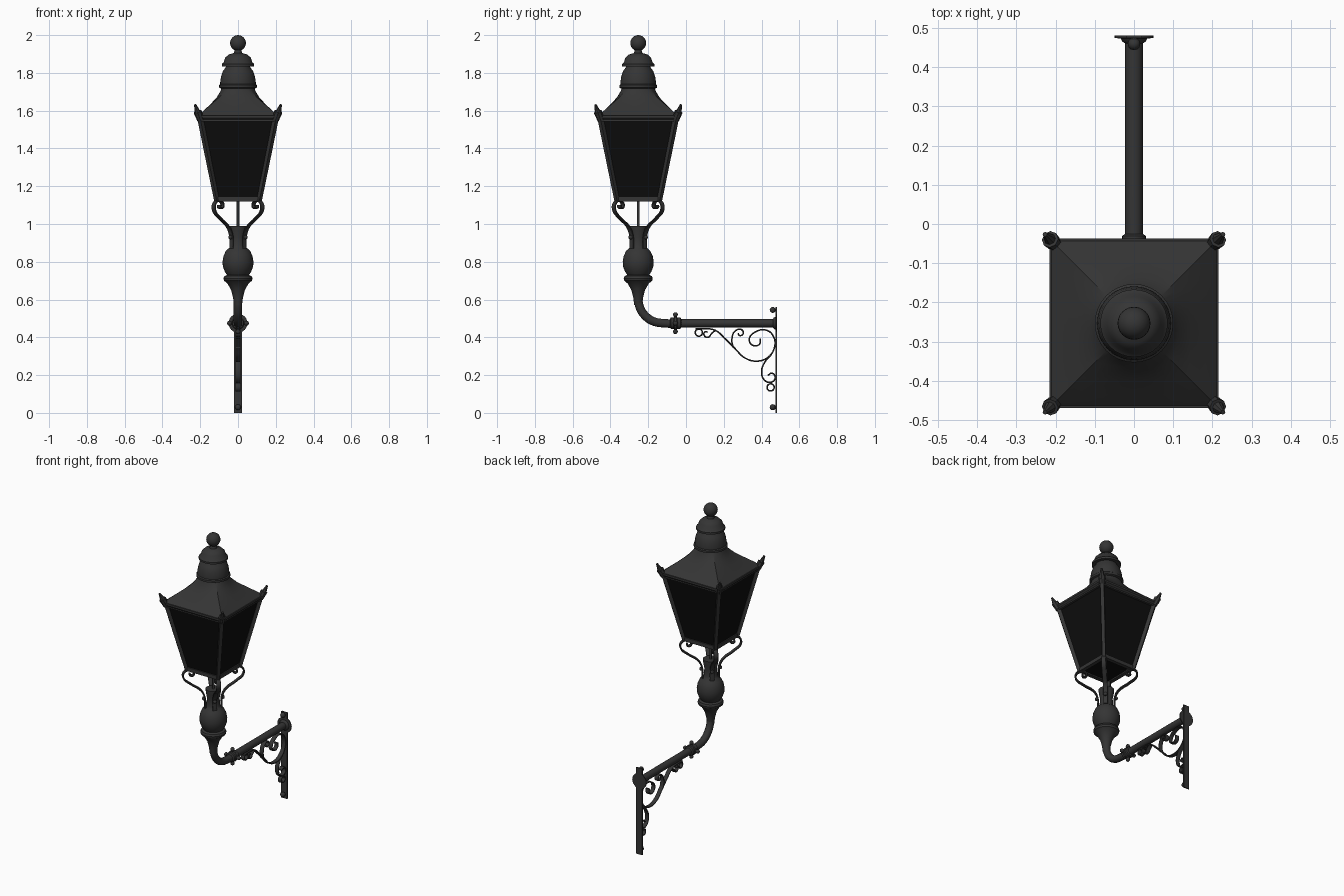
import bpy, bmesh, math
from mathutils import Vector, Matrix

if "Cube" in bpy.data.objects:
    bpy.data.objects.remove(bpy.data.objects["Cube"], do_unlink=True)


def material(name, v):
    m = bpy.data.materials.new(name)
    m.use_nodes = True
    m.diffuse_color = (v, v, v, 1)
    m.node_tree.nodes["Principled BSDF"].inputs["Base Color"].default_value = (v, v, v, 1)
    return m


IRON = material("dark iron", 0.035)
GLASS = material("black glass", 0.004)
LAMP_Y, ARM_Z, WALL_Y = -0.253, 0.475, 0.477
LAMP = Vector((0, LAMP_Y, 0))
parts = []


def add(name, data, mat=IRON, matrix=None):
    ob = bpy.data.objects.new(name, data)
    bpy.context.collection.objects.link(ob)
    data.materials.append(mat)
    if matrix:
        ob.matrix_world = matrix
    parts.append(ob)
    return ob


def mesh(name, bm, mat=IRON, matrix=None):
    bmesh.ops.recalc_face_normals(bm, faces=bm.faces)
    me = bpy.data.meshes.new(name)
    bm.to_mesh(me)
    bm.free()
    return add(name, me, mat, matrix)


def loft(name, rows, n=32, mat=IRON, matrix=None):
    """Rows of (half width, z, roundness): 0 is square, 1 is round."""
    bm = bmesh.new()
    rings = []
    for r, z, t in rows:
        ring = []
        for i in range(n):
            a = math.pi / 4 + math.tau * i / n
            c, s = math.cos(a), math.sin(a)
            k = r * (t + (1 - t) / max(abs(c), abs(s)))
            ring.append(bm.verts.new((c * k, s * k, z)))
        rings.append(ring)
    for lo, hi in zip(rings, rings[1:]):
        for i in range(n):
            j = (i + 1) % n
            bm.faces.new((lo[i], lo[j], hi[j], hi[i]))
    bm.faces.new(rings[0])
    bm.faces.new(rings[-1])
    return mesh(name, bm, mat, matrix or Matrix.Translation(LAMP))


def lathe(name, profile, n=32, matrix=None):
    return loft(name, [(r, z, 1) for r, z in profile], n, IRON, matrix)


def beam(name, p, q, r1, r2, n=4, turn=math.pi / 4):
    p, q = Vector(p), Vector(q)
    bm = bmesh.new()
    bmesh.ops.create_cone(bm, cap_ends=True, segments=n, radius1=r1, radius2=r2,
                          depth=(q - p).length, matrix=Matrix.Rotation(turn, 4, 'Z'))
    rot = (q - p).to_track_quat('Z', 'Y').to_matrix().to_4x4()
    return mesh(name, bm, IRON, Matrix.Translation((p + q) / 2) @ rot)


def ball(name, p, r, n=16):
    bm = bmesh.new()
    bmesh.ops.create_uvsphere(bm, u_segments=n, v_segments=n // 2, radius=r)
    return mesh(name, bm, IRON, Matrix.Translation(p))


def box(name, p, size):
    bm = bmesh.new()
    bmesh.ops.create_cube(bm, size=1)
    bmesh.ops.scale(bm, vec=size, verts=bm.verts)
    return mesh(name, bm, IRON, Matrix.Translation(p))


def sweep(name, pts, angle, origin, half_width, thick, closed=False, res=6):
    """Bar following (distance, height) points in an upright plane."""
    cu = bpy.data.curves.new(name, 'CURVE')
    cu.dimensions, cu.twist_mode, cu.fill_mode = '3D', 'Z_UP', 'FULL'
    cu.extrude, cu.bevel_depth, cu.bevel_resolution = half_width, thick, 1 if half_width else 4
    cu.resolution_u, cu.use_fill_caps = res, True
    sp = cu.splines.new('BEZIER')
    sp.bezier_points.add(len(pts) - 1)
    sp.use_cyclic_u = closed
    for bp, (u, v) in zip(sp.bezier_points, pts):
        bp.co = (u, v, 0)
        bp.handle_left_type = bp.handle_right_type = 'AUTO'
    m = Matrix.Translation(origin) @ Matrix.Rotation(angle, 4, 'Z') @ Matrix.Rotation(math.pi / 2, 4, 'X')
    return add(name, cu, IRON, m)


# Lantern body: glass, rims, roof
loft("lantern_glass", [(0.108, 1.128, 0), (0.196, 1.56, 0)], 4, GLASS)
loft("eaves_rim", [(0.204, 1.55, 0), (0.216, 1.562, 0), (0.216, 1.574, 0)], 4)
loft("roof", [(0.212, 1.572, 0), (0.182, 1.6, 0), (0.145, 1.635, 0.12),
              (0.113, 1.67, 0.4), (0.092, 1.705, 0.85), (0.086, 1.725, 1)], 48)

# Stacked vent domes and finial
lathe("lower_vent", [(0.085, 1.715), (0.1, 1.722), (0.1, 1.735), (0.094, 1.74), (0.094, 1.752),
                     (0.09, 1.78), (0.08, 1.81), (0.066, 1.828), (0.06, 1.85)])
lathe("upper_vent", [(0.055, 1.835), (0.086, 1.835), (0.086, 1.847), (0.076, 1.855), (0.068, 1.88),
                     (0.05, 1.897), (0.022, 1.905), (0.016, 1.93)])
ball("finial_ball", LAMP + Vector((0, 0, 1.958)), 0.042, 24)

# Corner bars, horns, bottom rim and support arms
arm_path = [(0.048, 0.87), (0.052, 0.94), (0.075, 0.985), (0.135, 1.03), (0.18, 1.075),
            (0.175, 1.11), (0.145, 1.123), (0.118, 1.108), (0.122, 1.086), (0.14, 1.088), (0.141, 1.1)]
for i in range(4):
    a = math.pi / 4 + i * math.pi / 2
    sx, sy = (1 if math.cos(a) > 0 else -1), (1 if math.sin(a) > 0 else -1)

    def corner(h, z):
        return LAMP + Vector((sx * h, sy * h, z))

    beam("corner_bar", corner(0.112, 1.122), corner(0.2, 1.56), 0.014, 0.016)
    beam("corner_horn_base", corner(0.198, 1.55), corner(0.214, 1.595), 0.018, 0.022, 8)
    beam("corner_horn", corner(0.208, 1.575), corner(0.227, 1.632), 0.02, 0.006, 8)
    sweep("support_arm", arm_path, a, LAMP, 0.009, 0.005)
    ball("arm_bolt", corner(0.04, 0.93), 0.012, 10)
    side = Matrix.Rotation(i * math.pi / 2, 3, 'Z')
    w = side @ Vector((0, 0.107, 1.132))
    d = side @ Vector((0.114, 0, 0))
    beam("bottom_rim", LAMP + w - d, LAMP + w + d, 0.017, 0.017)
    w = side @ Vector((0, 0.198, 1.552))
    d = side @ Vector((0.2, 0, 0))
    beam("top_rim", LAMP + w - d, LAMP + w + d, 0.012, 0.012)

# Post with ball, and the gas rod above it
lathe("post", [(0.021, 0.57), (0.026, 0.61), (0.036, 0.65), (0.056, 0.685), (0.074, 0.7),
               (0.077, 0.712), (0.072, 0.724), (0.058, 0.73), (0.07, 0.748), (0.08, 0.775),
               (0.082, 0.8), (0.077, 0.83), (0.064, 0.858), (0.046, 0.874), (0.04, 0.885),
               (0.037, 0.93), (0.044, 0.965), (0.046, 0.99)])
beam("gas_rod", LAMP + Vector((0, 0, 0.98)), LAMP + Vector((0, 0, 1.14)), 0.007, 0.007, 12)

# Bent pipe to the wall
R = 0.13
bend = [(LAMP_Y + R - R * math.cos(t), ARM_Z + R - R * math.sin(t))
        for t in (math.pi / 2 * k / 4 for k in range(5))]
sweep("arm_pipe", [(LAMP_Y, 0.66)] + bend + [(0.0, ARM_Z), (WALL_Y, ARM_Z)],
      math.pi / 2, (0, 0, 0), 0, 0.0225)

# Pipe collar with knobs
along_y = Matrix.Translation((0, 0, ARM_Z)) @ Matrix.Rotation(-math.pi / 2, 4, 'X')
lathe("pipe_collar", [(0.022, -0.085), (0.03, -0.08), (0.03, -0.065), (0.034, -0.06), (0.034, -0.05),
                      (0.03, -0.045), (0.03, -0.03), (0.022, -0.025)], 24, along_y)
for k in range(4):
    d = Vector((math.cos(k * math.pi / 2), 0, math.sin(k * math.pi / 2)))
    c = Vector((0, -0.056, ARM_Z))
    beam("collar_stem", c + d * 0.02, c + d * 0.046, 0.008, 0.008, 8)
    ball("collar_knob", c + d * 0.045, 0.013, 12)

# Wall plate, flange and bolts
box("wall_plate", (0, WALL_Y, 0.28), (0.042, 0.007, 0.56))
lathe("wall_flange", [(0.022, 0.46), (0.03, 0.465), (0.034, 0.473), (0.05, 0.474), (0.05, 0.48)], 24, along_y)
for z in (0.03, 0.545):
    beam("bolt_shank", (0, 0.46, z), (0, 0.48, z), 0.009, 0.009, 10)
    ball("wall_bolt", (0, 0.459, z), 0.016, 12)

# Scrollwork under the arm
scrolls = [
    [(0.05, 0.444), (0.1, 0.446), (0.155, 0.437), (0.21, 0.39), (0.26, 0.34), (0.31, 0.292),
     (0.375, 0.274), (0.435, 0.295), (0.468, 0.345), (0.465, 0.4), (0.428, 0.437), (0.37, 0.43),
     (0.335, 0.39), (0.355, 0.357), (0.39, 0.365), (0.392, 0.395)],
    [(0.25, 0.345), (0.243, 0.39), (0.262, 0.435), (0.295, 0.44), (0.302, 0.418), (0.283, 0.41), (0.275, 0.422)],
    [(0.45, 0.305), (0.415, 0.265), (0.4, 0.215), (0.417, 0.172), (0.45, 0.162), (0.472, 0.185),
     (0.455, 0.21), (0.433, 0.198)],
    [(0.155, 0.437), (0.135, 0.42), (0.118, 0.4), (0.1, 0.405), (0.098, 0.428), (0.115, 0.428)],
]
for pts in scrolls:
    sweep("scroll", pts, math.pi / 2, (0, 0, 0), 0.01, 0.004)
for y, z in ((0.068, 0.425), (0.448, 0.135)):
    ring = [(y + 0.019 * math.cos(t), z + 0.019 * math.sin(t)) for t in (k * math.pi / 2 for k in range(4))]
    sweep("scroll_ring", ring, math.pi / 2, (0, 0, 0), 0.01, 0.004, True)

# Turn curves into meshes and smooth the rounded parts
bpy.ops.object.select_all(action='DESELECT')
for ob in parts:
    ob.select_set(True)
bpy.context.view_layer.objects.active = parts[0]
bpy.ops.object.convert(target='MESH')
bpy.ops.object.shade_smooth_by_angle(angle=math.radians(35))
